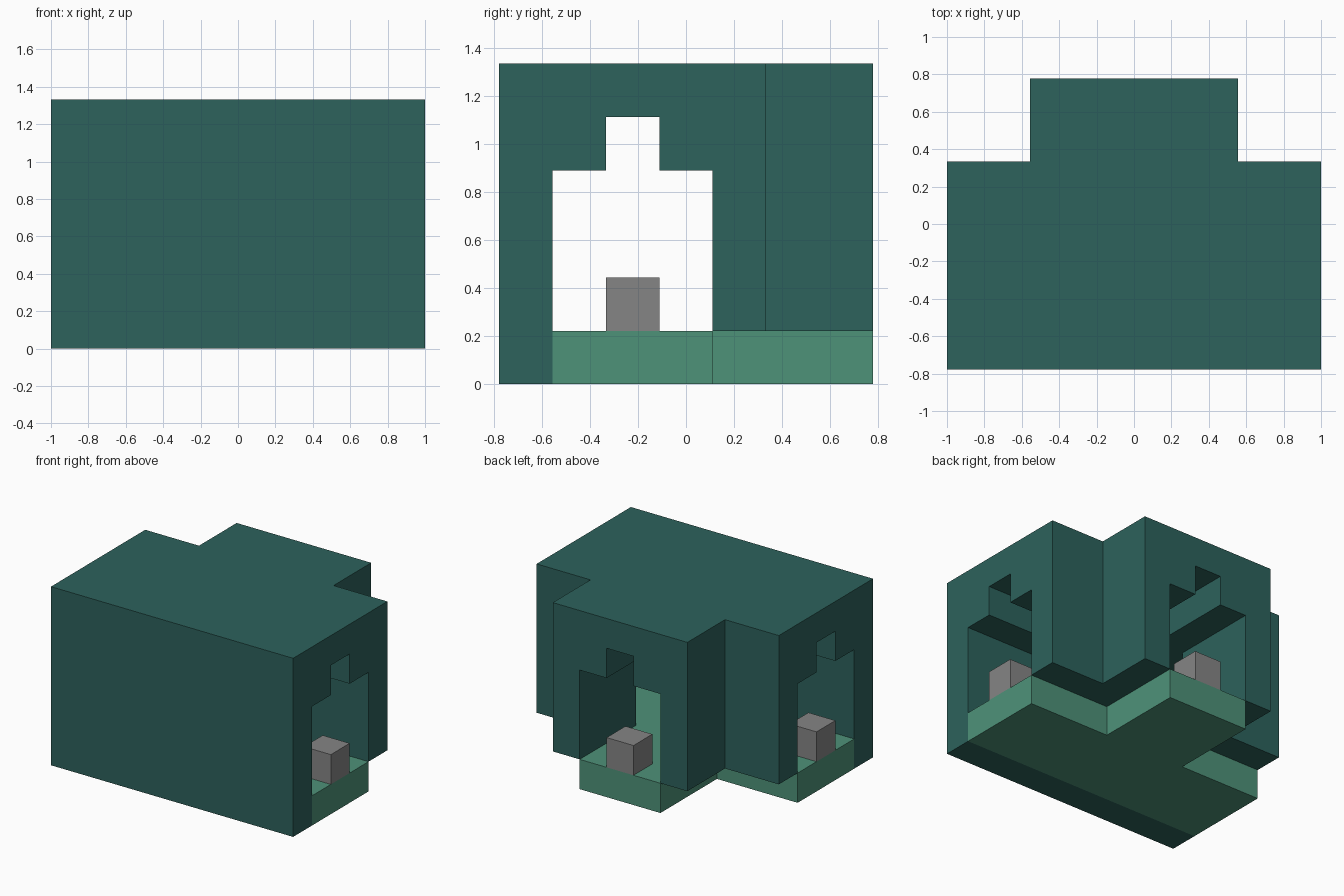
import bpy
import bmesh
from mathutils import Vector

CELL = 2 / 9                      # the model is built on a block grid
CENTRE = Vector((4.5, 3.5, 0))

if "Cube" in bpy.data.objects:
    bpy.data.objects.remove(bpy.data.objects["Cube"], do_unlink=True)


def material(name, rgb):
    mat = bpy.data.materials.new(name)
    mat.use_nodes = True
    mat.diffuse_color = (*rgb, 1)
    bsdf = next(n for n in mat.node_tree.nodes if n.type == 'BSDF_PRINCIPLED')
    bsdf.inputs["Base Color"].default_value = (*rgb, 1)
    return mat


def prism(name, profile, axis, start, end, mat):
    """Extrude a flat outline, given in blocks, along one axis."""
    def place(p, d):
        co = list(p)
        co.insert("xyz".index(axis), d)
        return (Vector(co) - CENTRE) * CELL

    bm = bmesh.new()
    face = bm.faces.new([bm.verts.new(place(p, start)) for p in profile])
    grown = bmesh.ops.extrude_face_region(bm, geom=[face])
    shift = place(profile[0], end) - place(profile[0], start)
    bmesh.ops.translate(bm, vec=shift, verts=[
        g for g in grown["geom"] if isinstance(g, bmesh.types.BMVert)])
    bmesh.ops.recalc_face_normals(bm, faces=bm.faces)
    mesh = bpy.data.meshes.new(name)
    bm.to_mesh(mesh)
    bm.free()
    mesh.materials.append(mat)
    obj = bpy.data.objects.new(name, mesh)
    bpy.context.collection.objects.link(obj)
    return obj


teal = material("dark teal", (0.026, 0.122, 0.107))
green = material("sea green", (0.076, 0.287, 0.191))
grey = material("stone grey", (0.235, 0.235, 0.235))

# Solid hall with a narrower wing at the back
shell = prism("hall_shell",
              [(0, 0), (9, 0), (9, 5), (7, 5), (7, 7), (2, 7), (2, 5), (0, 5)],
              "z", 0, 6, teal)

# Stepped passage across the hall, plus the undercut behind the front wall
side_cutter = prism("side_passage_cutter",
                    [(1, -1), (8, -1), (8, 1), (4, 1), (4, 4), (3, 4),
                     (3, 5), (2, 5), (2, 4), (1, 4)],
                    "x", -1, 10, teal)
# Stepped passage from the back doorway to the cross passage
back_cutter = prism("back_passage_cutter",
                    [(3, 0.5), (6, 0.5), (6, 4), (5, 4), (5, 5), (4, 5),
                     (4, 4), (3, 4)],
                    "y", 2.5, 8, teal)

for cutter in (side_cutter, back_cutter):
    cutter.hide_render = True
    cut = shell.modifiers.new(cutter.name, 'BOOLEAN')
    cut.operation = 'DIFFERENCE'
    cut.solver = 'EXACT'
    cut.object = cutter

# Bake the cuts and drop the cutters
graph = bpy.context.evaluated_depsgraph_get()
carved = bpy.data.meshes.new_from_object(shell.evaluated_get(graph))
shell.modifiers.clear()
shell.data = carved
for cutter in (side_cutter, back_cutter):
    bpy.data.objects.remove(cutter, do_unlink=True)

# T-shaped floor reaching each doorway
prism("floor",
      [(0, 1), (9, 1), (9, 4), (6, 4), (6, 7), (3, 7), (3, 4), (0, 4)],
      "z", 0, 1, green)

# One stone block in the middle of each doorway
for name, x, y in (("right_doorway_block", 0, 2),
                   ("left_doorway_block", 8, 2),
                   ("back_doorway_block", 4, 6)):
    prism(name, [(x, y), (x + 1, y), (x + 1, y + 1), (x, y + 1)],
          "z", 1, 2, grey)
